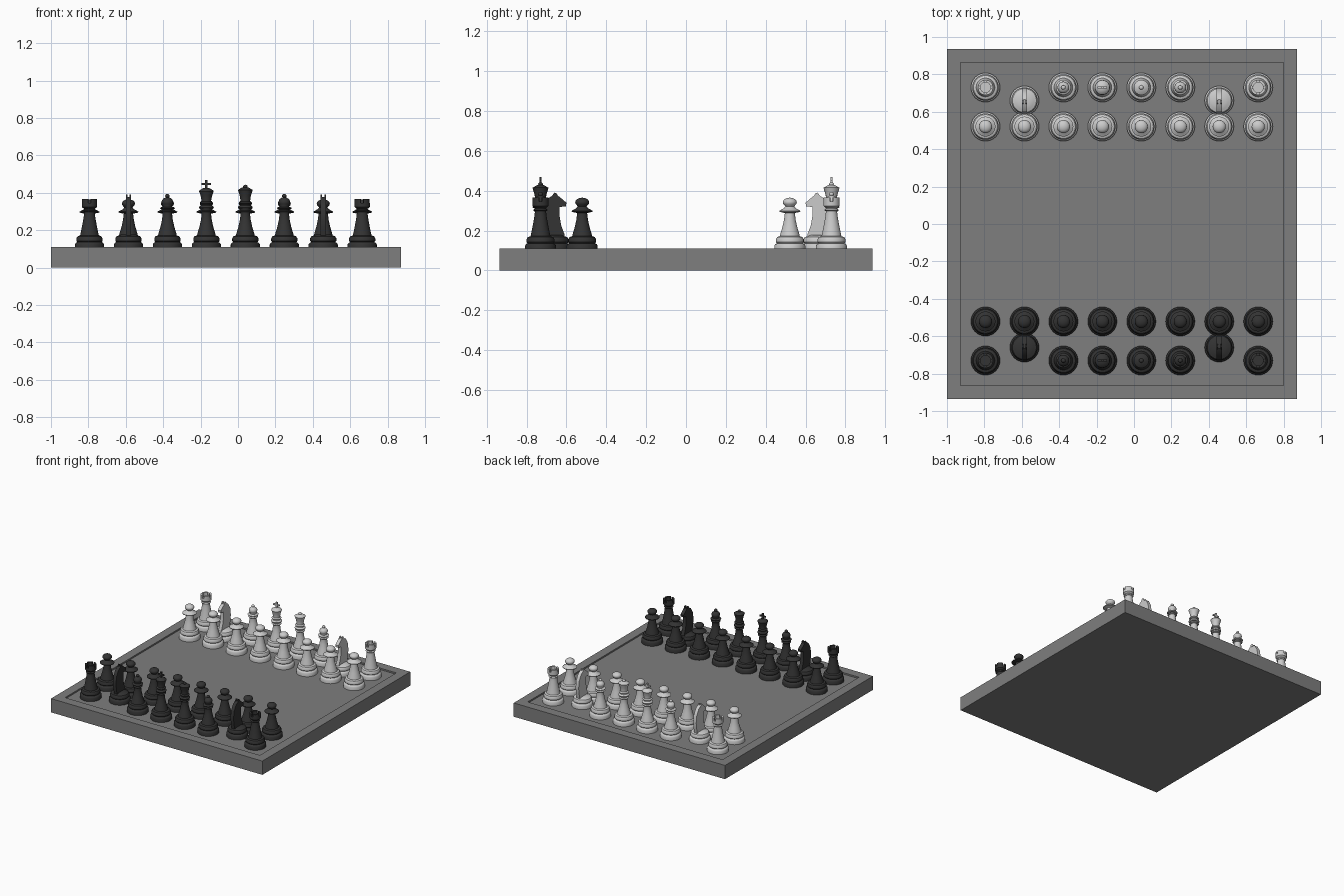
import bpy, bmesh, math
from mathutils import Matrix, Vector

cube = bpy.data.objects.get("Cube")
if cube:
    bpy.data.objects.remove(cube, do_unlink=True)


def material(name, value):
    m = bpy.data.materials.new(name)
    m.use_nodes = True
    colour = (value, value, value, 1)
    m.diffuse_color = colour
    m.node_tree.nodes["Principled BSDF"].inputs["Base Color"].default_value = colour
    return m


BOARD = material("board_grey", 0.21)
SIDES = {"light": material("light_piece", 0.6), "dark": material("dark_piece", 0.033)}
FLOOR, SEGMENTS, STEP = 0.098, 32, 0.2083
CENTRE_X = -0.065


def place(name, mesh, location=(0, 0, 0), turn=0):
    ob = bpy.data.objects.new(name, mesh)
    ob.location = location
    ob.rotation_euler.z = turn
    bpy.context.collection.objects.link(ob)


def finish(bm, name, mat):
    bmesh.ops.recalc_face_normals(bm, faces=bm.faces)
    mesh = bpy.data.meshes.new(name)
    bm.to_mesh(mesh)
    bm.free()
    mesh.materials.append(mat)
    mesh.shade_smooth()
    mesh.set_sharp_from_angle(angle=math.radians(35))
    return mesh


def lathe(bm, profile):
    verts = [bm.verts.new((r, 0, z)) for r, z in profile]
    edges = [bm.edges.new(pair) for pair in zip(verts, verts[1:])]
    bmesh.ops.spin(bm, geom=verts + edges, cent=(0, 0, 0), axis=(0, 0, 1),
                   angle=math.tau, steps=SEGMENTS, use_duplicate=False)
    bmesh.ops.remove_doubles(bm, verts=bm.verts, dist=0.0002)


def box(bm, centre, size):
    bmesh.ops.create_cube(bm, size=1, matrix=Matrix.Translation(centre) @ Matrix.Diagonal((*size, 1)))


def plate(bm, outline, x, thickness):
    face = bm.faces.new([bm.verts.new((x - thickness / 2, y, z)) for y, z in outline])
    out = bmesh.ops.extrude_face_region(bm, geom=[face])["geom"]
    bmesh.ops.translate(bm, verts=[v for v in out if isinstance(v, bmesh.types.BMVert)],
                        vec=(thickness, 0, 0))


def bulb(z, radius, height, start=0.3):
    """Profile of a rounded knob, closed at the top."""
    angles = [math.pi * (start + (1 - start) * i / 8) for i in range(9)]
    return [(radius * math.sin(a), z - height * math.cos(a)) for a in angles]


def ring(z, neck, radius, half):
    """Profile of a rounded collar."""
    return [(neck, z - half), (radius - 0.004, z - half * 0.8), (radius, z),
            (radius - 0.004, z + half * 0.6), (neck, z + half)]


# Shared turned foot and stems
FOOT = [(0, FLOOR), (0.078, FLOOR), (0.078, 0.124), (0.073, 0.132), (0.065, 0.136),
        (0.07, 0.142), (0.07, 0.156), (0.064, 0.167), (0.05, 0.172)]
STEM = [(0.047, 0.185), (0.037, 0.218), (0.029, 0.255), (0.025, 0.288)]
TALL = STEM + ring(0.3, 0.026, 0.036, 0.006) + ring(0.322, 0.028, 0.04, 0.01) \
    + ring(0.345, 0.026, 0.036, 0.007) + [(0.026, 0.36)]


def pawn(bm):
    lathe(bm, FOOT + STEM + [(0.052, 0.294), (0.053, 0.299), (0.03, 0.312), (0.022, 0.321)]
          + bulb(0.342, 0.035, 0.023))


def rook(bm):
    lathe(bm, FOOT + [(0.047, 0.185), (0.038, 0.23), (0.031, 0.27), (0.028, 0.295)]
          + ring(0.304, 0.028, 0.036, 0.006)
          + [(0.029, 0.314), (0.041, 0.324), (0.041, 0.346), (0.027, 0.346), (0.027, 0.335), (0, 0.335)])
    # Raise four battlements from the rim
    merlons = []
    for f in bm.faces:
        c = f.calc_center_median()
        if abs(c.z - 0.346) < 0.001:
            k = int((math.atan2(c.y, c.x) % math.tau) / math.tau * SEGMENTS)
            if k % 8 not in (0, 7):
                merlons.append(f)
    out = bmesh.ops.extrude_face_region(bm, geom=merlons)["geom"]
    bmesh.ops.translate(bm, verts=[v for v in out if isinstance(v, bmesh.types.BMVert)], vec=(0, 0, 0.02))
    bmesh.ops.delete(bm, geom=merlons, context="FACES_ONLY")


def bishop(bm):
    lathe(bm, FOOT + STEM + ring(0.3, 0.026, 0.036, 0.006) + ring(0.318, 0.024, 0.04, 0.007)
          + bulb(0.35, 0.031, 0.026)[:-2] + [(0.008, 0.376)] + bulb(0.383, 0.012, 0.011))


def queen(bm):
    lathe(bm, FOOT + TALL + [(0.03, 0.385), (0.04, 0.415), (0.034, 0.418), (0.02, 0.427), (0.008, 0.429)]
          + bulb(0.433, 0.012, 0.01))


def king(bm):
    lathe(bm, FOOT + TALL + [(0.031, 0.385), (0.039, 0.408), (0.035, 0.414), (0.018, 0.424), (0, 0.428)])
    box(bm, (0, 0, 0.445), (0.012, 0.012, 0.048))
    box(bm, (0, 0, 0.447), (0.052, 0.011, 0.011))


def knight(bm):
    lathe(bm, FOOT + [(0.035, 0.178), (0, 0.178)])
    # Flat carved head facing +y, with a pair of ears
    plate(bm, [(0.052, 0.172), (0.05, 0.182), (0.034, 0.225), (0.026, 0.27), (0.026, 0.318),
               (0.058, 0.322), (0.06, 0.34), (0.022, 0.372), (-0.005, 0.378), (-0.035, 0.36),
               (-0.06, 0.315), (-0.067, 0.26), (-0.06, 0.21), (-0.052, 0.172)], 0, 0.027)
    for x in (-0.01, 0.01):
        plate(bm, [(0.02, 0.368), (0.012, 0.386), (0, 0.391), (-0.018, 0.366)], x, 0.008)


# Board with a raised rim
bm = bmesh.new()
box(bm, (CENTRE_X, 0, 0.055), (1.872, 1.872, 0.11))
top = [f for f in bm.faces if f.calc_center_median().z > 0.1]
bmesh.ops.inset_region(bm, faces=top, thickness=0.103)
out = bmesh.ops.extrude_face_region(bm, geom=top)["geom"]
bmesh.ops.translate(bm, verts=[v for v in out if isinstance(v, bmesh.types.BMVert)],
                    vec=(0, 0, FLOOR - 0.11))
bmesh.ops.delete(bm, geom=top, context="FACES_ONLY")
place("board", finish(bm, "board", BOARD))

# Pieces, both armies
BACK_ROW = ["rook", "knight", "bishop", "king", "queen", "bishop", "knight", "rook"]
BUILDERS = {"pawn": pawn, "rook": rook, "knight": knight, "bishop": bishop, "queen": queen, "king": king}
for side, mat in SIDES.items():
    sign = 1 if side == "light" else -1
    turn = math.pi if side == "light" else 0
    meshes = {}
    for kind, build in BUILDERS.items():
        bm = bmesh.new()
        build(bm)
        meshes[kind] = finish(bm, f"{side}_{kind}", mat)
    for column, kind in enumerate(BACK_ROW):
        x = CENTRE_X + (column - 3.5) * STEP
        y = 0.66 if kind == "knight" else 0.73
        place(f"{side}_{kind}_{column + 1}", meshes[kind], (x, sign * y, 0), turn)
        place(f"{side}_pawn_{column + 1}", meshes["pawn"], (x, sign * 0.521, 0), turn)
